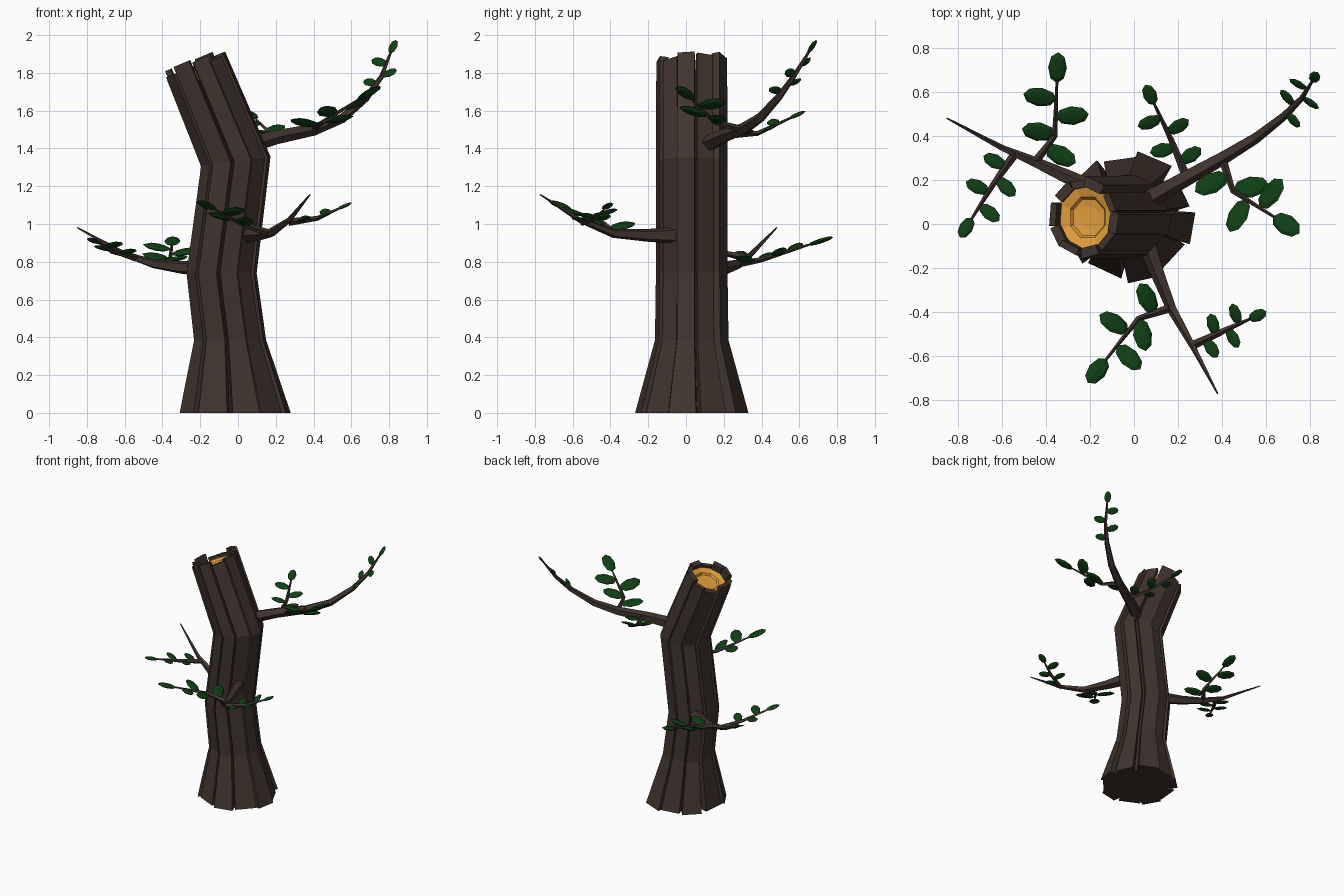
import bpy, bmesh, math, random
from mathutils import Vector, Matrix

random.seed(4)
cube = bpy.data.objects.get("Cube")
if cube:
    bpy.data.objects.remove(cube, do_unlink=True)


def material(name, color):
    m = bpy.data.materials.new(name)
    m.use_nodes = True
    m.diffuse_color = (*color, 1)
    shader = m.node_tree.nodes["Principled BSDF"]
    shader.inputs["Base Color"].default_value = (*color, 1)
    shader.inputs["Roughness"].default_value = 0.9
    return m


BARK = material("dark bark", (0.052, 0.034, 0.027))
LEAF = material("deep green", (0.005, 0.05, 0.007))
WOOD = material("golden heartwood", (0.75, 0.34, 0.045))


def finish(bm, name, mat):
    bmesh.ops.recalc_face_normals(bm, faces=bm.faces)
    mesh = bpy.data.meshes.new(name)
    bm.to_mesh(mesh)
    bm.free()
    mesh.materials.append(mat)
    obj = bpy.data.objects.new(name, mesh)
    bpy.context.collection.objects.link(obj)
    return obj


def loft(bm, rings, cap_end=True):
    """Skin a list of closed rings and cap them."""
    loops = [[bm.verts.new(p) for p in ring] for ring in rings]
    n = len(loops[0])
    for a, b in zip(loops, loops[1:]):
        for i in range(n):
            j = (i + 1) % n
            bm.faces.new((a[i], a[j], b[j], b[i]))
    bm.faces.new(loops[0])
    if cap_end:
        bm.faces.new(loops[-1])


# Trunk stations: centre x, centre z, radius, tilt of the section
CENTRE_Y = 0.03
STATIONS = [(-0.02, 0, 0.285, 0), (-0.045, 0.385, 0.185, 0), (-0.09, 0.74, 0.18, 0),
            (-0.015, 1.33, 0.18, 0.14), (-0.23, 1.85, 0.178, 0.42)]


def section_point(station, u, v, lift=0):
    """Point in a tilted trunk section, u and v in units of its radius."""
    cx, cz, r, slope = station
    c = 1 / math.hypot(1, slope)
    x = u * r * c * (0.93 if slope > 0.3 else 1)
    return Vector((cx + x - lift * slope * c, CENTRE_Y + v * r, cz + slope * x + lift * c))


def polygon(station, radius, sides, lift=0):
    angles = [2 * math.pi * (i + 0.5) / sides for i in range(sides)]
    return [section_point(station, radius * math.cos(a), radius * math.sin(a), lift)
            for a in angles]


# Inner trunk
bm = bmesh.new()
loft(bm, [polygon(s, 0.82, 10, -0.09 if s is STATIONS[-1] else 0) for s in STATIONS])
finish(bm, "trunk_core", BARK)

# Bark planks with ragged tops
bm = bmesh.new()
PLANKS = 10
for i in range(PLANKS):
    a = math.radians(-8) + 2 * math.pi * i / PLANKS + random.uniform(-0.06, 0.06)
    outer = 1.02 if i % 2 == 0 else 0.94
    half = random.uniform(0.25, 0.31)
    jag = random.uniform(-0.03, 0.035)
    ca, sa = math.cos(a), math.sin(a)
    rings = []
    for s in STATIONS:
        lift = jag if s is STATIONS[-1] else 0
        corners = [(0.76, -half * 0.9), (outer, -half), (outer, half), (0.76, half * 0.9)]
        rings.append([section_point(s, d * ca - w * sa, d * sa + w * ca, lift)
                      for d, w in corners])
    loft(bm, rings)
finish(bm, "bark_planks", BARK)

# Broken wood, a shallow stepped bowl inside the top
bm = bmesh.new()
TOP = STATIONS[-1]
steps = [(0.84, -0.09), (0.84, -0.035), (0.56, -0.05), (0.5, -0.065), (0.3, -0.07)]
loft(bm, [polygon(TOP, r, 8, h) for r, h in steps])
finish(bm, "heartwood", WOOD)


def tube(name, points, r0, r1, sides=5):
    """Tapered low-poly limb along a path."""
    pts = [Vector(p) for p in points]
    rings = []
    for i, p in enumerate(pts):
        t = (pts[min(i + 1, len(pts) - 1)] - pts[max(i - 1, 0)]).normalized()
        side = t.cross(Vector((0, 0, 1))).normalized()
        up = side.cross(t)
        r = r0 + (r1 - r0) * i / (len(pts) - 1)
        angles = [2 * math.pi * k / sides for k in range(sides)]
        rings.append([p + r * (math.cos(a) * side + math.sin(a) * up) for a in angles])
    bm = bmesh.new()
    loft(bm, rings)
    return finish(bm, name, BARK)


def along(points, t):
    """Position and direction at a fraction of a path's length."""
    pts = [Vector(p) for p in points]
    left = t * sum((b - a).length for a, b in zip(pts, pts[1:]))
    for a, b in zip(pts, pts[1:]):
        step = (b - a).length
        if left <= step or b is pts[-1]:
            return a + (b - a).normalized() * left, (b - a).normalized()
        left -= step


def add_leaf(bm, base, axis, normal, size):
    """Flattened faceted oval growing from base along axis."""
    axis = axis.normalized()
    across = normal.cross(axis).normalized()
    up = axis.cross(across)
    m = Matrix((axis, across, up)).transposed().to_4x4()
    m.translation = base + axis * size / 2
    scale = Matrix.Diagonal((size / 2, size * 0.29, size * 0.09, 1))
    bmesh.ops.create_uvsphere(bm, u_segments=8, v_segments=4, radius=1, matrix=m @ scale)


def leaves(name, points, size):
    """Two alternating pairs of leaves and one at the tip."""
    bm = bmesh.new()
    for k, t in enumerate((0.2, 0.38, 0.58, 0.78)):
        p, d = along(points, t)
        side = d.cross(Vector((0, 0, 1))).normalized()
        normal = side.cross(d)
        sign = 1 if k % 2 == 0 else -1
        add_leaf(bm, p, sign * side + 0.2 * d + 0.15 * normal, normal, size)
    p, d = along(points, 1)
    side = d.cross(Vector((0, 0, 1))).normalized()
    add_leaf(bm, p - d * 0.01, d, side.cross(d), size * 0.95)
    finish(bm, name, LEAF)


# Main branches
tube("left_branch", [(0.06, 0.11, 1.42), (0.2, 0.19, 1.46), (0.4, 0.3, 1.5), (0.55, 0.39, 1.56),
                     (0.68, 0.49, 1.67), (0.76, 0.57, 1.78), (0.81, 0.65, 1.91)], 0.046, 0.007)
tube("right_branch", [(-0.16, 0.14, 0.77), (-0.3, 0.21, 0.77), (-0.45, 0.28, 0.79),
                      (-0.6, 0.345, 0.84), (-0.85, 0.48, 0.98)], 0.046, 0.004)
tube("front_branch", [(0.05, -0.06, 0.94), (0.1, -0.2, 0.94), (0.17, -0.38, 0.95),
                      (0.27, -0.56, 1.02), (0.38, -0.77, 1.155)], 0.046, 0.004)

# Leafy twigs: name, leaf size, path
TWIGS = [
    ("left_outer", 0.17, [(0.4, 0.3, 1.5), (0.45, 0.15, 1.54), (0.64, 0.03, 1.66)]),
    ("left_back", 0.115, [(0.24, 0.21, 1.47), (0.17, 0.38, 1.48), (0.09, 0.55, 1.56)]),
    ("right_back", 0.155, [(-0.45, 0.28, 0.79), (-0.36, 0.4, 0.81), (-0.35, 0.65, 0.89)]),
    ("right_outer", 0.115, [(-0.54, 0.32, 0.82), (-0.64, 0.18, 0.85), (-0.74, 0.02, 0.9)]),
    ("front_inner", 0.155, [(0.17, -0.38, 0.95), (0.02, -0.43, 1.0), (-0.13, -0.62, 1.08)]),
    ("front_outer", 0.1, [(0.27, -0.55, 1.01), (0.42, -0.48, 1.03), (0.53, -0.43, 1.08)]),
]
for name, size, path in TWIGS:
    tube(name + "_twig", path, 0.02, 0.006, 4)
    leaves(name + "_leaves", path, size)
leaves("left_tip_leaves", [(0.65, 0.47, 1.65), (0.76, 0.57, 1.78), (0.81, 0.65, 1.91)], 0.095)
